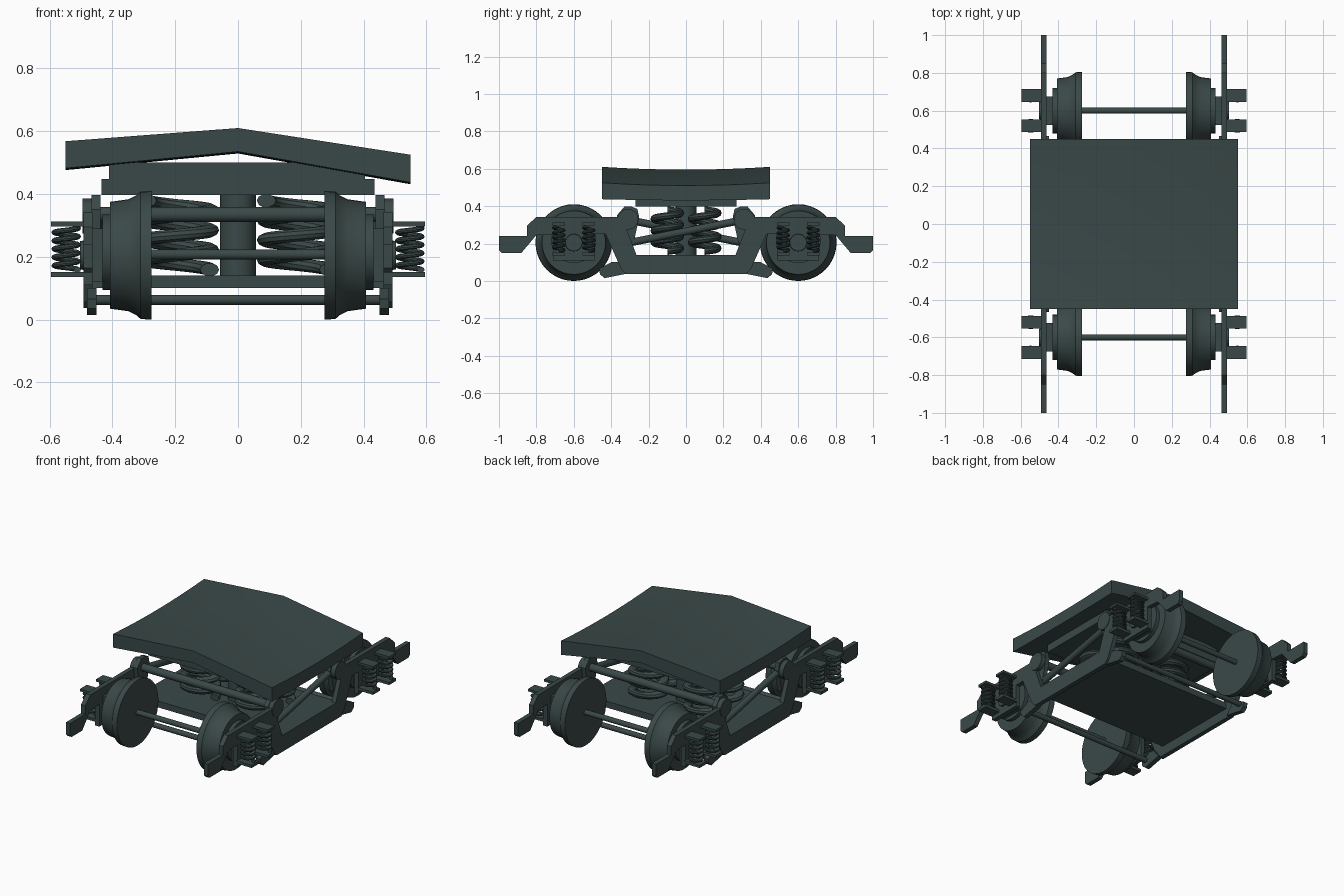
import bpy, bmesh, math
from mathutils import Vector

if "Cube" in bpy.data.objects:
    bpy.data.objects.remove(bpy.data.objects["Cube"])

paint = bpy.data.materials.new("dark_green_grey")
paint.diffuse_color = (0.042, 0.066, 0.064, 1)
paint.use_nodes = True
paint.node_tree.nodes["Principled BSDF"].inputs["Base Color"].default_value = paint.diffuse_color


def finish(name, bm, smooth=False):
    bmesh.ops.recalc_face_normals(bm, faces=bm.faces[:])
    me = bpy.data.meshes.new(name)
    bm.to_mesh(me)
    bm.free()
    me.materials.append(paint)
    ob = bpy.data.objects.new(name, me)
    bpy.context.collection.objects.link(ob)
    if smooth:
        bpy.ops.object.select_all(action='DESELECT')
        bpy.context.view_layer.objects.active = ob
        ob.select_set(True)
        bpy.ops.object.shade_smooth_by_angle(angle=math.radians(30))
    return ob


def prism(name, pts, x0, x1):
    """Extrude a (y, z) outline along x."""
    bm = bmesh.new()
    a = [bm.verts.new((x0, y, z)) for y, z in pts]
    b = [bm.verts.new((x1, y, z)) for y, z in pts]
    bm.faces.new(a)
    bm.faces.new(b[::-1])
    for i in range(len(pts)):
        j = (i + 1) % len(pts)
        bm.faces.new((a[i], b[i], b[j], a[j]))
    return finish(name, bm)


def box(name, x0, x1, y0, y1, z0, z1):
    return prism(name, [(y0, z0), (y1, z0), (y1, z1), (y0, z1)], x0, x1)


def rod(name, p, q, r, n=20):
    p, q = Vector(p), Vector(q)
    bm = bmesh.new()
    bmesh.ops.create_cone(bm, cap_ends=True, segments=n, radius1=r, radius2=r, depth=(q - p).length)
    m = (q - p).to_track_quat('Z', 'Y').to_matrix().to_4x4()
    m.translation = (p + q) / 2
    bm.transform(m)
    return finish(name, bm, True)


def lathe_x(name, prof, s, y, z, n=40):
    """Revolve (x, radius) points around an axle parallel to x."""
    bm = bmesh.new()
    rings = [[bm.verts.new((s * x, y + r * math.cos(2 * math.pi * i / n),
                            z + r * math.sin(2 * math.pi * i / n))) for i in range(n)]
             for x, r in prof]
    for a, b in zip(rings, rings[1:]):
        for i in range(n):
            j = (i + 1) % n
            bm.faces.new((a[i], a[j], b[j], b[i]))
    bm.faces.new(rings[0])
    bm.faces.new(rings[-1])
    return finish(name, bm, True)


def spring(name, cx, cy, z0, z1, rx, ry, wire, turns, steps=24, n=10):
    """Oval coil spring; rx and ry are outer radii."""
    bm = bmesh.new()
    rings = []
    total = int(turns * steps)
    for k in range(total + 1):
        t = 2 * math.pi * k / steps
        zc = z0 + wire + (z1 - z0 - 2 * wire) * k / total
        ring = []
        for i in range(n):
            a = 2 * math.pi * i / n
            d = wire * math.cos(a) - wire
            ring.append(bm.verts.new((cx + (rx + d * rx / ry) * math.cos(t),
                                      cy + (ry + d) * math.sin(t), zc + wire * math.sin(a))))
        rings.append(ring)
    for a, b in zip(rings, rings[1:]):
        for i in range(n):
            j = (i + 1) % n
            bm.faces.new((a[i], a[j], b[j], b[i]))
    bm.faces.new(rings[0])
    bm.faces.new(rings[-1])
    return finish(name, bm, True)


# Top plate: uneven ridge across x, shallow sag along y
bm = bmesh.new()
stations = [(-0.55, 0.568, 0.482), (0, 0.61, 0.535), (0.55, 0.525, 0.437)]
rows = []
for i in range(9):
    y = -0.45 + 0.9 * i / 8
    sag = 0.015 * (1 - (y / 0.45) ** 2)
    rows.append([bm.verts.new((x, y, t - sag)) for x, t, b in stations] +
                [bm.verts.new((x, y, b - sag * 0.4)) for x, t, b in stations[::-1]])
for a, b in zip(rows, rows[1:]):
    for i in range(6):
        j = (i + 1) % 6
        bm.faces.new((a[i], a[j], b[j], b[i]))
bm.faces.new(rows[0])
bm.faces.new(rows[-1])
finish("top_plate", bm, True)

# Bolster, centre post and spring plank
box("bolster_upper", -0.41, 0.405, -0.27, 0.27, 0.44, 0.50)
box("bolster_lower", -0.435, 0.435, -0.27, 0.27, 0.397, 0.448)
rod("centre_post", (0, 0, 0.12), (0, 0, 0.41), 0.057, 32)
box("spring_plank", -0.47, 0.47, -0.29, 0.29, 0.10, 0.14)

# Side frame outline, mirrored front to back
half = [(0.32, 0.037), (0.345, 0.06), (0.43, 0.25), (0.49, 0.25), (0.49, 0.11), (0.71, 0.11),
        (0.71, 0.25), (0.80, 0.245), (0.88, 0.15), (0.985, 0.15), (1.0, 0.165), (1.0, 0.24),
        (0.85, 0.24), (0.85, 0.295), (0.80, 0.343), (0.36, 0.343), (0.33, 0.31), (0.265, 0.14)]
frame = half + [(-y, z) for y, z in half[::-1]]
lever = [(0.25, 0.34), (0.26, 0.385), (0.29, 0.397), (0.33, 0.397), (0.37, 0.35),
         (0.36, 0.27), (0.32, 0.20), (0.28, 0.20), (0.27, 0.25)]
hanger = [(0.31, 0.04), (0.36, 0.10), (0.40, 0.10), (0.465, 0.065), (0.46, 0.035), (0.435, 0.015)]

for s in (-1, 1):
    prism("side_frame", frame, s * 0.463, s * 0.492)
    # Diagonal stabiliser rod, one per side
    rod("stabiliser_rod", (s * 0.445, -s * 0.30, 0.205), (s * 0.445, s * 0.30, 0.325), 0.02)
    for f in (-1, 1):
        # Large suspension springs
        spring("main_spring", s * 0.19, f * 0.10, 0.138, 0.40, 0.13, 0.09, 0.021, 3.5, 32)
        # Wheel with flange, hub and axle box
        y = f * 0.6
        lathe_x("wheel", [(0.275, 0.205), (0.31, 0.203), (0.325, 0.19), (0.35, 0.178), (0.408, 0.17)],
                s, y, 0.205)
        lathe_x("wheel_hub", [(0.40, 0.12), (0.432, 0.12)], s, y, 0.215)
        box("axle_box", s * 0.425, s * 0.482, y - 0.075, y + 0.075, 0.12, 0.29)
        lathe_x("axle_cap", [(0.47, 0.05), (0.503, 0.045)], s, y, 0.205, 24)
        # Small axle springs with top and bottom seats
        for d in (-0.08, 0.08):
            c = y + d
            box("spring_seat_lower", s * 0.485, s * 0.595, c - 0.034, c + 0.034, 0.135, 0.152)
            box("spring_seat_upper", s * 0.485, s * 0.595, c - 0.034, c + 0.034, 0.297, 0.312)
            spring("axle_spring", s * 0.547, c, 0.15, 0.30, 0.047, 0.036, 0.009, 5)
        # Brake levers and lower hangers
        prism("brake_lever", [(f * a, b) for a, b in lever], s * 0.438, s * 0.466)
        lathe_x("lever_boss", [(0.46, 0.055), (0.495, 0.055)], s, f * 0.31, 0.33, 24)
        prism("lower_hanger", [(f * a, b) for a, b in hanger], s * 0.45, s * 0.48)

# Cross bars and axles
for f in (-1, 1):
    rod("axle", (-0.44, f * 0.6, 0.208), (0.44, f * 0.6, 0.208), 0.016)
    rod("upper_cross_bar", (-0.45, f * 0.31, 0.335), (0.45, f * 0.31, 0.335), 0.024)
    rod("lower_cross_bar", (-0.46, f * 0.43, 0.063), (0.46, f * 0.43, 0.063), 0.016)
